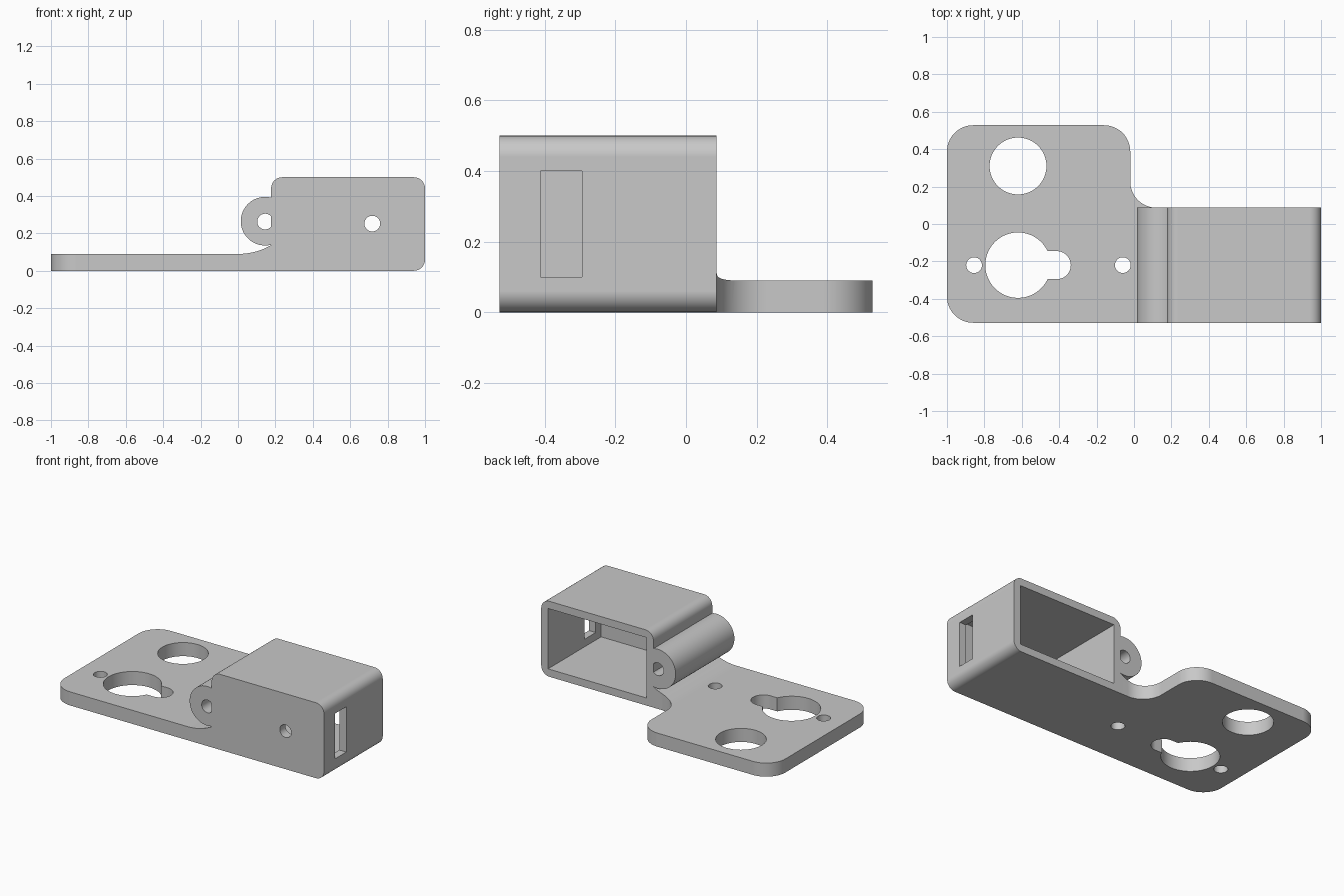
import bpy
import bmesh
from math import cos, sin, radians
from mathutils import Vector

if "Cube" in bpy.data.objects:
    bpy.data.objects.remove(bpy.data.objects["Cube"], do_unlink=True)

FRONT, BACK, INNER_BACK = -0.528, 0.528, 0.087
PLATE = 0.09          # plate thickness
BOX_L, BOX_H = 0.177, 0.5
WALL = 0.05

grey = bpy.data.materials.new("matte grey")
grey.use_nodes = True
colour = (0.58, 0.58, 0.58, 1)
grey.diffuse_color = colour
grey.node_tree.nodes["Principled BSDF"].inputs["Base Color"].default_value = colour


def arc(cx, cy, r, start, end, n=16):
    """Points along an arc, angles in degrees."""
    angles = [radians(start + (end - start) * i / n) for i in range(n + 1)]
    return [(cx + r * cos(a), cy + r * sin(a)) for a in angles]


def circle(cx, cy, r, n=64):
    return arc(cx, cy, r, 0, 360, n)[:-1]


def prism(name, points, low, high, axis):
    """Extrude a closed profile along z (plan x,y), y (x,z) or x (y,z)."""
    place = {"z": lambda u, v, w: (u, v, w),
             "y": lambda u, v, w: (u, w, v),
             "x": lambda u, v, w: (w, u, v)}[axis]
    bm = bmesh.new()
    face = bm.faces.new([bm.verts.new(place(u, v, low)) for u, v in points])
    grown = bmesh.ops.extrude_face_region(bm, geom=[face])["geom"]
    bmesh.ops.translate(bm, vec=Vector(place(0, 0, high - low)),
                        verts=[g for g in grown if isinstance(g, bmesh.types.BMVert)])
    bmesh.ops.recalc_face_normals(bm, faces=bm.faces)
    mesh = bpy.data.meshes.new(name)
    bm.to_mesh(mesh)
    bm.free()
    mesh.materials.append(grey)
    obj = bpy.data.objects.new(name, mesh)
    bpy.context.collection.objects.link(obj)
    return obj


def combine(target, tool, operation):
    """Apply a boolean, then drop the tool object."""
    mod = target.modifiers.new(operation.lower(), "BOOLEAN")
    mod.operation, mod.solver, mod.object = operation, "EXACT", tool
    bpy.context.view_layer.objects.active = target
    bpy.ops.object.modifier_apply(modifier=mod.name)
    bpy.data.objects.remove(tool, do_unlink=True)


def rect(u0, v0, u1, v1):
    return [(u0, v0), (u1, v0), (u1, v1), (u0, v1)]


# Base plate: side profile with a ramp curving up to the housing
ramp = arc(0, PLATE + 0.36, 0.36, -60, -90)
profile = [(-1.1, 0), (ramp[0][0], 0)] + ramp + [(-1.1, PLATE)]
bracket = prism("mounting_bracket", profile, FRONT, BACK, "y")

# Plan outline: rounded corners and a concave fillet beside the housing
R, EDGE = 0.14, -0.02
outline = (arc(-1 + R, FRONT + R, R, 180, 270) + [(0.4, FRONT), (0.4, INNER_BACK)]
           + arc(EDGE + R, INNER_BACK + R, R, 270, 180)
           + arc(EDGE - R, BACK - R, R, 0, 90)
           + arc(-1 + R, BACK - R, R, 90, 180))
combine(bracket, prism("plan_outline", outline, -0.1, 0.6, "z"), "INTERSECT")

# Plate holes, including the keyhole
keyway = [(-0.62, -0.295)] + arc(-0.413, -0.22, 0.075, -90, 90, 24) + [(-0.62, -0.145)]
for hole in (circle(-0.62, 0.31, 0.152), circle(-0.62, -0.22, 0.175), keyway,
             circle(-0.855, -0.22, 0.042), circle(-0.06, -0.22, 0.042)):
    combine(bracket, prism("plate_hole", hole, -0.1, 0.3, "z"), "DIFFERENCE")

# Hinge barrel with a pin hole
barrel = prism("hinge_barrel", circle(0.145, 0.265, 0.13), FRONT, INNER_BACK, "y")
combine(barrel, prism("pin_hole", circle(0.145, 0.263, 0.042), -1, 1, "y"), "DIFFERENCE")
combine(bracket, barrel, "UNION")

# Housing with rounded long edges
r = 0.06
shell = ([(BOX_L, 0)] + arc(1 - r, r, r, -90, 0) + arc(1 - r, BOX_H - r, r, 0, 90)
         + arc(BOX_L + r, BOX_H - r, r, 90, 180))
combine(bracket, prism("housing", shell, FRONT, INNER_BACK, "y"), "UNION")

# Cavity open at the back, front screw hole and end slot
cavity = rect(BOX_L + WALL, WALL, 1 - WALL, BOX_H - WALL)
combine(bracket, prism("cavity", cavity, FRONT + WALL + 0.01, 0.3, "y"), "DIFFERENCE")
combine(bracket, prism("screw_hole", circle(0.718, 0.252, 0.042), -0.7, -0.4, "y"), "DIFFERENCE")
combine(bracket, prism("end_slot", rect(-0.412, 0.1, -0.295, 0.4), 0.8, 1.1, "x"), "DIFFERENCE")

# Smooth rounds, flat faces kept flat
bpy.ops.object.select_all(action="DESELECT")
bracket.select_set(True)
bpy.context.view_layer.objects.active = bracket
bpy.ops.object.shade_smooth_by_angle(angle=radians(30))
normals = bracket.modifiers.new("weighted normals", "WEIGHTED_NORMAL")
normals.keep_sharp = True
